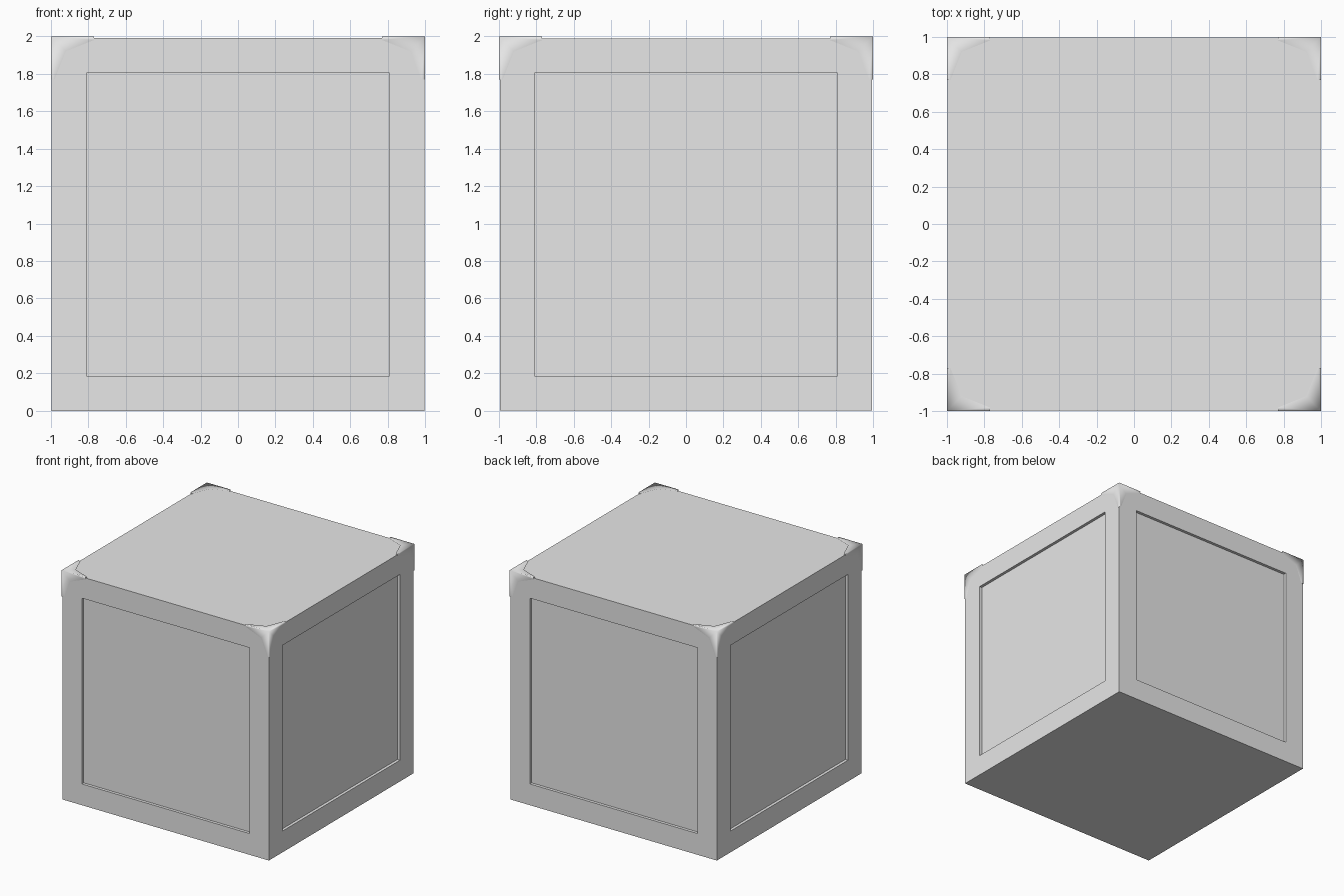
import bpy, bmesh
from mathutils import Vector

default = bpy.data.objects.get("Cube")
if default:
    bpy.data.objects.remove(default, do_unlink=True)

GREY = (0.8, 0.8, 0.8, 1.0)
grey = bpy.data.materials.new("light_grey")
grey.use_nodes = True
grey.diffuse_color = GREY
for node in grey.node_tree.nodes:
    if node.type == 'BSDF_PRINCIPLED':
        node.inputs["Base Color"].default_value = GREY

HALF = 0.995      # half size of the crate body
PANEL = 0.733     # half size of the recessed side panels
DEPTH = 0.025     # panel recess
ARM = 0.77        # where the corner guard arms end
INNER = 0.92      # inner notch of each guard
WIDTH = 0.98      # inner edge of an arm at its tip
SKIN = 0.9955     # height of guard borders, just above the body


def finish(bm, name):
    mesh = bpy.data.meshes.new(name)
    bm.to_mesh(mesh)
    bm.free()
    mesh.materials.append(grey)
    obj = bpy.data.objects.new(name, mesh)
    bpy.context.collection.objects.link(obj)
    return obj


# Body: cube with a recessed panel on each upright side
bm = bmesh.new()
bmesh.ops.create_cube(bm, size=2 * HALF)
bmesh.ops.translate(bm, verts=bm.verts, vec=(0, 0, HALF))
bm.normal_update()
sides = [f for f in bm.faces if abs(f.normal.z) < 0.5]
bmesh.ops.inset_individual(bm, faces=sides, thickness=HALF - PANEL, depth=0)
bm.normal_update()
bmesh.ops.inset_individual(bm, faces=sides, thickness=0.0005, depth=-DEPTH)
finish(bm, "crate_body")


# Corner guard: three tapering arms meeting at a raised, softly shaded corner
def corner_guard(name, sx, sy):
    bm = bmesh.new()
    sign = Vector((sx, sy, 1))

    def point(values):
        return bm.verts.new([v * s for v, s in zip(values, sign)])

    def placed(base, **changes):
        values = [base] * 3
        for key, value in changes.items():
            values["xyz".index(key)] = value
        return values

    def face(verts, smooth, direction):
        f = bm.faces.new(verts)
        f.normal_update()
        if f.normal.dot(direction) < 0:
            f.normal_flip()
        f.smooth = smooth

    apex = point(placed(1))
    tips = {a: point(placed(1, **{a: ARM})) for a in "xyz"}
    for out in "xyz":
        notch = point(placed(INNER, **{out: SKIN}))
        for along in "xyz".replace(out, ""):
            border = point(placed(WIDTH, **{out: SKIN, along: ARM}))
            face([apex, tips[along], border], True, sign)
            face([apex, border, notch], True, sign)
    # Closed arm ends
    for along in "xyz":
        a, b = "xyz".replace(along, "")
        axis = Vector(placed(0, **{along: -1})) * sign["xyz".index(along)]
        face([point(placed(1, **{along: ARM})),
              point(placed(WIDTH, **{along: ARM, a: SKIN})),
              point(placed(WIDTH, **{along: ARM, b: SKIN}))], False, axis)
    bmesh.ops.translate(bm, verts=bm.verts, vec=(0, 0, 1))
    finish(bm, name)


for sx, across in ((-1, "right"), (1, "left")):
    for sy, end in ((-1, "front"), (1, "back")):
        corner_guard(f"corner_guard_{end}_{across}", sx, sy)
